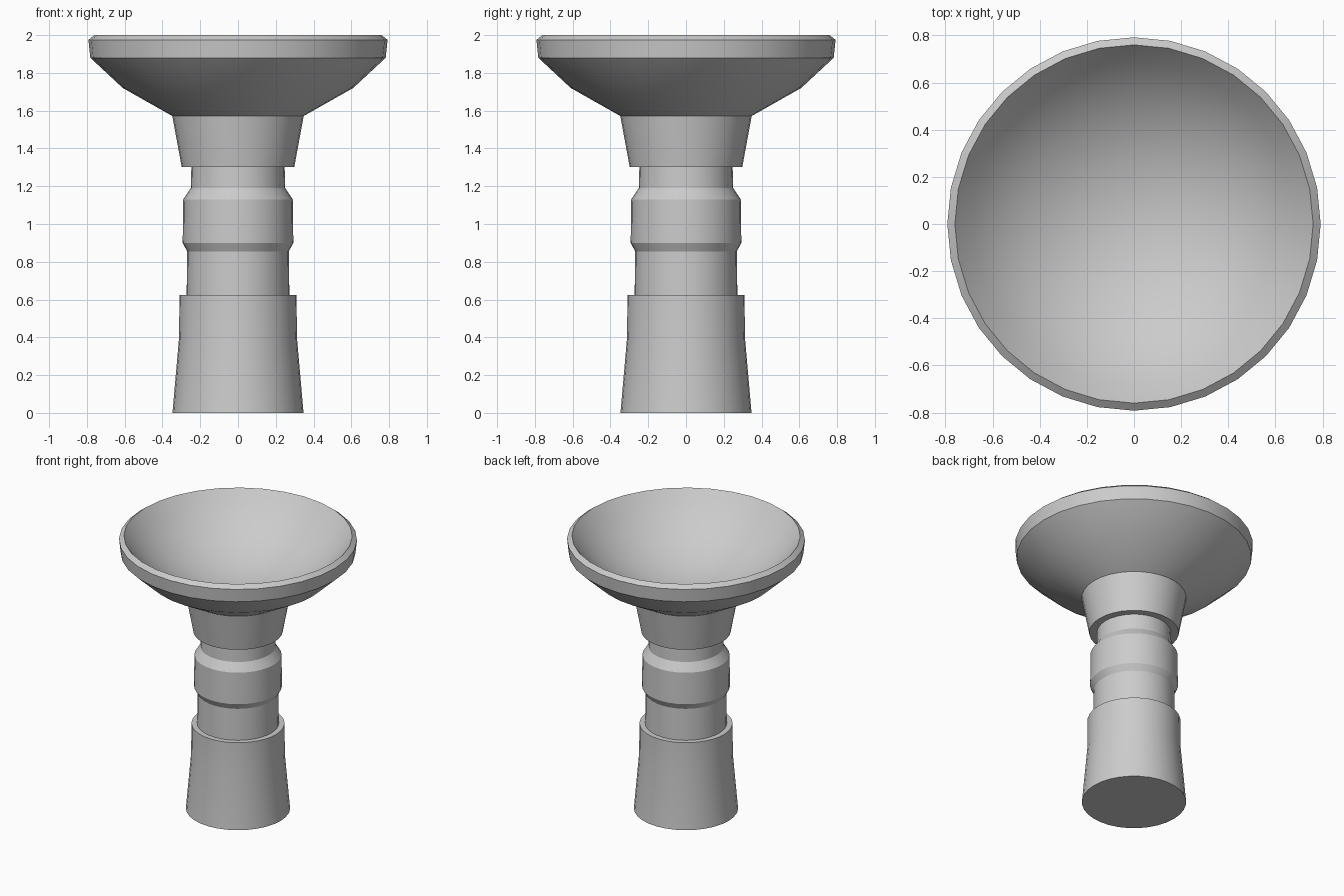
import bpy, bmesh, math

if "Cube" in bpy.data.objects:
    bpy.data.objects.remove(bpy.data.objects["Cube"])

SIDES = 32


def lathe(name, profile, smooth=35):
    """Revolve (radius, z) points about z; a zero radius closes the end."""
    bm = bmesh.new()
    rings = []
    for r, z in profile:
        if r == 0:
            rings.append([bm.verts.new((0, 0, z))] * SIDES)
        else:
            rings.append([bm.verts.new((r * math.cos(2 * math.pi * i / SIDES),
                                        r * math.sin(2 * math.pi * i / SIDES), z))
                          for i in range(SIDES)])
    for a, b in zip(rings, rings[1:]):
        for i in range(SIDES):
            j = (i + 1) % SIDES
            bm.faces.new(list(dict.fromkeys((a[i], a[j], b[j], b[i]))))
    mesh = bpy.data.meshes.new(name)
    bm.to_mesh(mesh)
    bm.free()
    obj = bpy.data.objects.new(name, mesh)
    bpy.context.collection.objects.link(obj)
    bpy.ops.object.select_all(action='DESELECT')
    obj.select_set(True)
    bpy.context.view_layer.objects.active = obj
    bpy.ops.object.shade_smooth_by_angle(angle=math.radians(smooth))
    return obj


# Flared foot with the ledge around the stem
lathe("foot", [(0, 0), (0.347, 0), (0.312, 0.40), (0.31, 0.625), (0.272, 0.625)])

# Stem with a raised grip band
lathe("stem", [(0.272, 0.625), (0.269, 0.855), (0.293, 0.90), (0.29, 1.13),
               (0.25, 1.19), (0.247, 1.302)], 20)

# Tapered collar under the bowl
lathe("collar", [(0.247, 1.302), (0.298, 1.302), (0.348, 1.572)])

# Bowl: outer wall, bevelled rim, then the spherical hollow
R = 0.93
centre = 2.0 + math.sqrt(R ** 2 - 0.76 ** 2)
hollow = [(r, centre - math.sqrt(R ** 2 - r ** 2))
          for r in (0.68, 0.58, 0.47, 0.35, 0.24, 0.12)]
lathe("bowl", [(0.348, 1.572), (0.61, 1.72), (0.782, 1.88), (0.792, 1.975),
               (0.76, 2.0)] + hollow + [(0, centre - R)])
